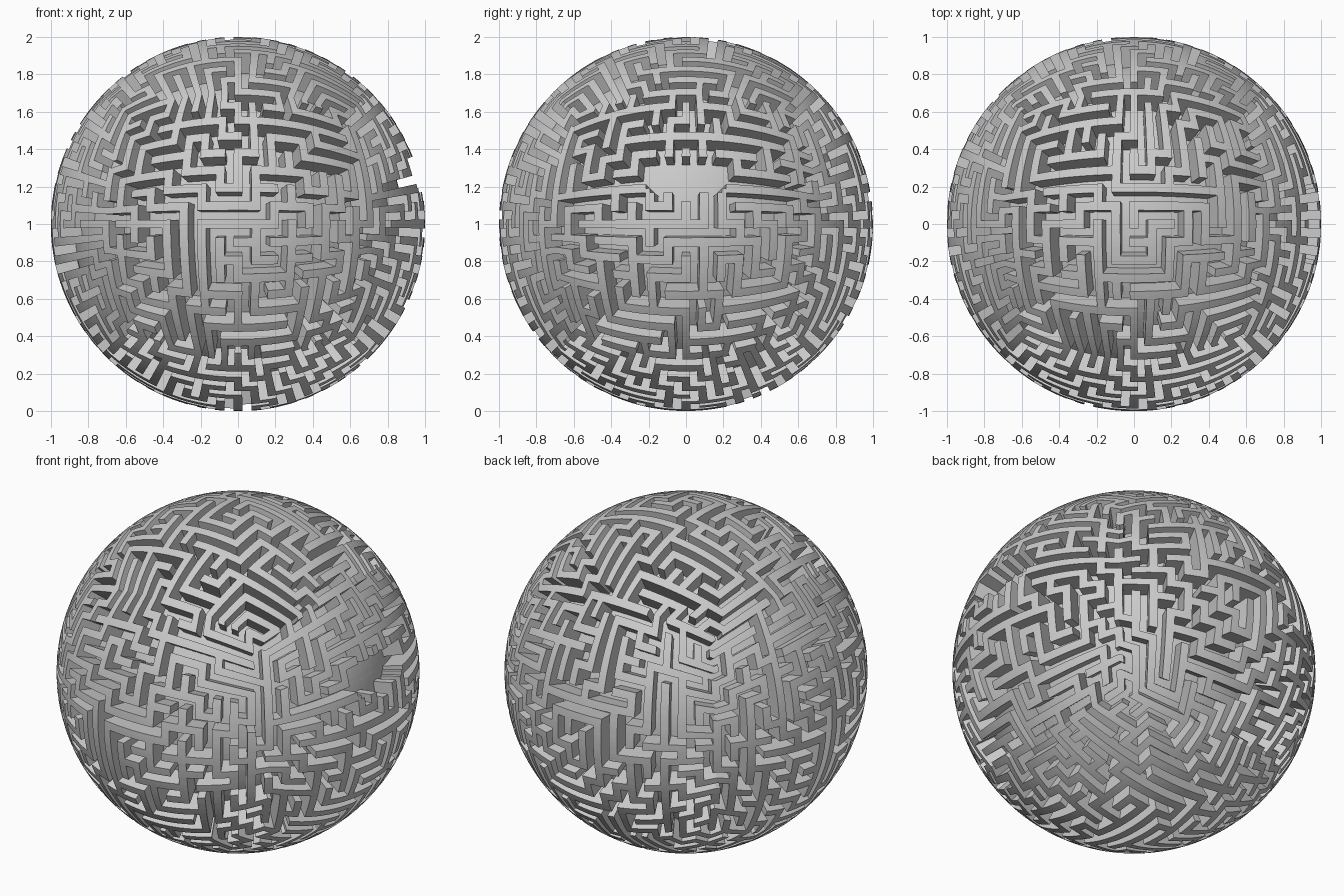
import bpy, bmesh, math, random
from mathutils import Vector

if "Cube" in bpy.data.objects:
    bpy.data.objects.remove(bpy.data.objects["Cube"])

random.seed(7)
CELLS = 16        # maze cells along each cube-sphere face
HALF_WALL = 0.25  # half wall thickness, in cells
FLOOR = 0.88      # radius of the corridor floor

bm = bmesh.new()
points = {}


def vert(p):
    key = tuple(round(c, 4) for c in p)
    if key not in points:
        points[key] = bm.verts.new(p)
    return points[key]


# Fine grid lines: every cell is split into wall / corridor / wall strips
lines = []
for i in range(CELLS):
    lines += [i, i + HALF_WALL, i + 1 - HALF_WALL]
lines.append(CELLS)
lines = [math.tan((t / CELLS - 0.5) * math.pi / 2) for t in lines]

# Six cube faces blown up to a sphere
cell_of, kind = {}, {}
for axis in range(3):
    for sign in (1, -1):
        n = Vector((0, 0, 0))
        n[axis] = sign
        u = Vector((0, 0, 0))
        u[(axis + 1) % 3] = 1
        v = n.cross(u)
        grid = [[vert((n + u * a + v * b).normalized()) for b in lines] for a in lines]
        for i in range(len(lines) - 1):
            for j in range(len(lines) - 1):
                f = bm.faces.new((grid[i][j], grid[i + 1][j],
                                  grid[i + 1][j + 1], grid[i][j + 1]))
                cell_of[f] = (axis, sign, i // 3, j // 3)
                kind[f] = (i % 3 == 1) + (j % 3 == 1)  # 2 centre, 1 gate, 0 post

# Gates joining neighbouring cells, also across the cube edges
links = {}
for e in bm.edges:
    a, b = e.link_faces
    if kind[a] == kind[b] == 1 and cell_of[a] != cell_of[b]:
        links.setdefault(cell_of[a], []).append((cell_of[b], a, b))
        links.setdefault(cell_of[b], []).append((cell_of[a], a, b))

# Carve the maze with a depth-first walk
corridor = {f for f in bm.faces if kind[f] == 2}
start = (0, 1, 8, 8)
seen, stack = {start}, [start]
while stack:
    options = [o for o in links[stack[-1]] if o[0] not in seen]
    if not options:
        stack.pop()
        continue
    nxt, a, b = random.choice(options)
    corridor.update((a, b))
    seen.add(nxt)
    stack.append(nxt)

# Open chamber on the right side
for f in bm.faces:
    c = f.calc_center_median()
    if c.x > 0.8 and abs(c.y) < 0.21 and 0.18 < c.z < 0.36:
        corridor.add(f)

# Sink the corridors and close their side walls
low = {}


def sunk(p):
    if p not in low:
        low[p] = bm.verts.new(p.co * FLOOR)
    return low[p]


for f in [f for f in bm.faces if f in corridor]:
    sides = [(l.vert, l.link_loop_next.vert) for l in f.loops
             if any(g not in corridor and g in kind for g in l.edge.link_faces)]
    bm.faces.new([sunk(p) for p in f.verts])
    for a, b in sides:
        bm.faces.new((a, b, sunk(b), sunk(a)))
bmesh.ops.delete(bm, geom=list(corridor), context='FACES')

mesh = bpy.data.meshes.new("maze_sphere")
bm.to_mesh(mesh)
bm.free()
ball = bpy.data.objects.new("maze_sphere", mesh)
ball.location = (0, 0, 1)
bpy.context.collection.objects.link(ball)
